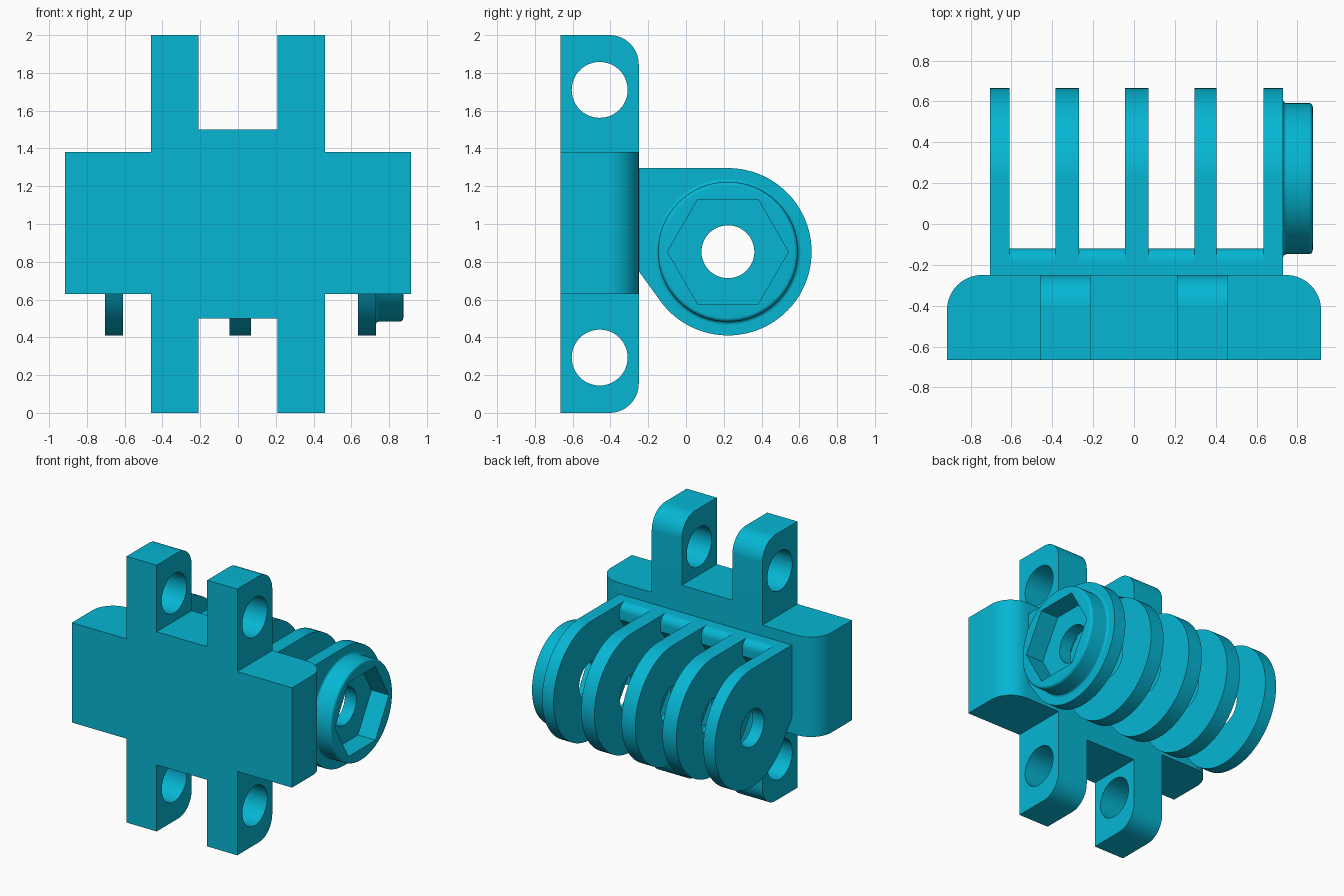
import bpy, bmesh, math
from mathutils import Matrix

if "Cube" in bpy.data.objects:
    bpy.data.objects.remove(bpy.data.objects["Cube"])

mat = bpy.data.materials.new("cyan plastic")
mat.diffuse_color = (0.0018, 0.468, 0.658, 1)
mat.use_nodes = True
mat.node_tree.nodes["Principled BSDF"].inputs["Base Color"].default_value = mat.diffuse_color

# local (u, v, w) -> world (y, z, x)
ALONG_X = Matrix(((0, 0, 1, 0), (1, 0, 0, 0), (0, 1, 0, 0), (0, 0, 0, 1)))
ALONG_Z = Matrix.Identity(4)
AXIS_Y, AXIS_Z, FIN_R, BORE_R = 0.222, 0.853, 0.443, 0.14


def arc(cx, cy, r, a0, a1, n):
    """Points on an arc, angles in degrees, both ends included."""
    return [(cx + r * math.cos(math.radians(a0 + (a1 - a0) * i / n)),
             cy + r * math.sin(math.radians(a0 + (a1 - a0) * i / n))) for i in range(n + 1)]


def circle(cx, cy, r, n=48):
    return arc(cx, cy, r, 0, 360, n)[:-1]


def finish(obj):
    obj.data.materials.clear()
    obj.data.materials.append(mat)
    bpy.ops.object.select_all(action='DESELECT')
    obj.select_set(True)
    bpy.context.view_layer.objects.active = obj
    bpy.ops.object.shade_smooth_by_angle(angle=math.radians(30))
    return obj


def prism(name, loops, lo, hi, frame):
    """Extrude a flat outline (further loops are holes) from lo to hi."""
    cu = bpy.data.curves.new(name, 'CURVE')
    cu.dimensions, cu.fill_mode = '2D', 'BOTH'
    cu.extrude = (hi - lo) / 2
    for loop in loops:
        sp = cu.splines.new('POLY')
        sp.points.add(len(loop) - 1)
        for p, (u, v) in zip(sp.points, loop):
            p.co = (u, v, 0, 1)
        sp.use_cyclic_u = True
    tmp = bpy.data.objects.new(name + "_outline", cu)
    bpy.context.collection.objects.link(tmp)
    dg = bpy.context.evaluated_depsgraph_get()
    me = bpy.data.meshes.new_from_object(tmp.evaluated_get(dg))
    bpy.data.objects.remove(tmp)
    me.transform(frame @ Matrix.Translation((0, 0, (lo + hi) / 2)))
    bm = bmesh.new()
    bm.from_mesh(me)
    bmesh.ops.remove_doubles(bm, verts=bm.verts, dist=1e-5)
    bmesh.ops.recalc_face_normals(bm, faces=bm.faces)
    bm.to_mesh(me)
    bm.free()
    obj = bpy.data.objects.new(name, me)
    bpy.context.collection.objects.link(obj)
    return finish(obj)


# Main block halves with rounded rear corners, and the taller centre block
FRONT, BACK = -0.665, -0.25
for side, label in ((1, "right"), (-1, "left")):
    outline = [(0.46, FRONT), (0.915, FRONT)] + arc(0.745, -0.42, 0.17, 0, 90, 16) + [(0.46, BACK)]
    prism("body_" + label, [[(side * x, y) for x, y in outline]], 0.63, 1.38, ALONG_Z)
prism("body_centre", [[(-0.21, FRONT), (0.21, FRONT), (0.21, BACK), (-0.21, BACK)]],
      0.5, 1.5, ALONG_Z)

# Two full-height straps, each with a drilled tab at top and bottom
strap = ([(FRONT, 2), (FRONT, 0)] + arc(-0.405, 0.155, 0.155, -90, 0, 14)
         + arc(-0.405, 1.845, 0.155, 0, 90, 14))
holes = [circle(-0.457, z, 0.148) for z in (0.293, 1.71)]
for label, x0, x1 in (("left", -0.46, -0.21), ("right", 0.21, 0.46)):
    prism("strap_" + label, [strap] + holes, x0, x1, ALONG_X)

# Hinge fins: flat top, round end, tangent underside back to the block
fins = [(-0.705, -0.61), (-0.385, -0.27), (-0.045, 0.07), (0.295, 0.405), (0.635, 0.73)]
fin = [(BACK, 0.75)] + arc(AXIS_Y, AXIS_Z, FIN_R, -145, 90, 56) + [(BACK, 1.296)]
for i, (x0, x1) in enumerate(fins):
    prism(f"fin_{i + 1}", [fin, circle(AXIS_Y, AXIS_Z, BORE_R)], x0, x1, ALONG_X)

# Rounded webs between the fins, hollowed underneath
web = ([(BACK, 1.296)] + arc(-0.18, 1.236, 0.06, 90, 0, 8)
       + arc(AXIS_Y, AXIS_Z, 0.472, 136.5, 180, 12))
for i in range(4):
    prism(f"web_{i + 1}", [web], fins[i][1], fins[i + 1][0], ALONG_X)

# Nut boss: turned ring with a flared root and a rounded rim
profile = ([(0.72, 0.386), (0.73, 0.386)]
           + arc(0.746, 0.386, 0.016, 180, 270, 4)
           + arc(0.855, 0.35, 0.02, 90, 0, 6))
bm = bmesh.new()
N = 64
rings = [[bm.verts.new((x, AXIS_Y + r * math.cos(2 * math.pi * k / N),
                        AXIS_Z + r * math.sin(2 * math.pi * k / N))) for k in range(N)]
         for x, r in profile]
for a, b in zip(rings, rings[1:]):
    for k in range(N):
        bm.faces.new((a[k], a[(k + 1) % N], b[(k + 1) % N], b[k]))
bm.faces.new(rings[0])
bm.faces.new(rings[-1])
bmesh.ops.recalc_face_normals(bm, faces=bm.faces)
me = bpy.data.meshes.new("nut_boss")
bm.to_mesh(me)
bm.free()
boss = bpy.data.objects.new("nut_boss", me)
bpy.context.collection.objects.link(boss)

# Hexagonal nut pocket
cutter = prism("hex_cutter", [circle(AXIS_Y, AXIS_Z, 0.32, 6)], 0.68, 0.95, ALONG_X)
mod = boss.modifiers.new("pocket", 'BOOLEAN')
mod.object, mod.operation, mod.solver = cutter, 'DIFFERENCE', 'EXACT'
bpy.context.view_layer.objects.active = boss
bpy.ops.object.modifier_apply(modifier=mod.name)
bpy.data.objects.remove(cutter)
finish(boss)
